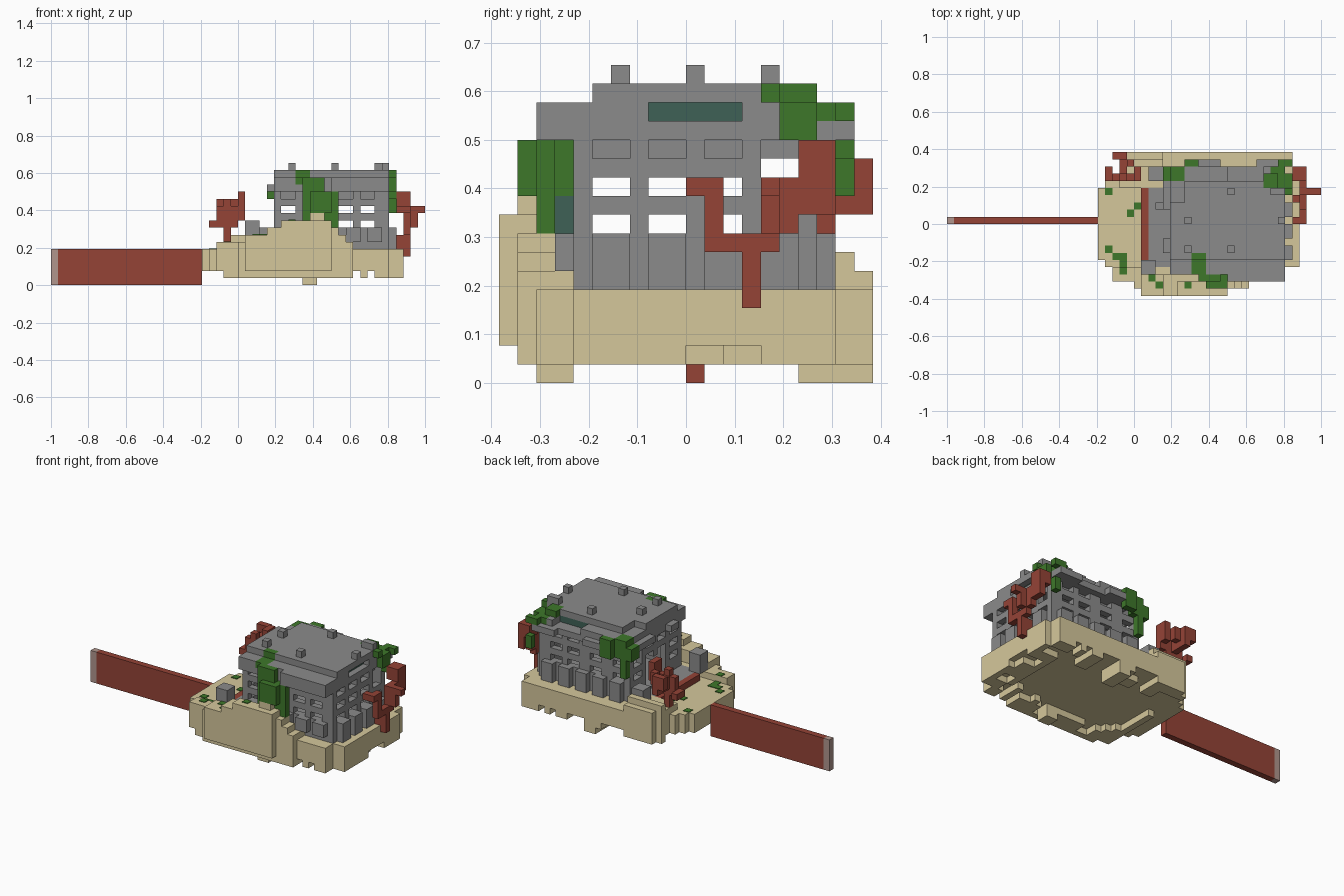
import bpy
import random

random.seed(4)
if "Cube" in bpy.data.objects:
    bpy.data.objects.remove(bpy.data.objects["Cube"])

U = 1 / 26  # edge of one block


def material(name, r, g, b):
    col = [(v / 255) ** 2.2 for v in (r, g, b)] + [1]
    m = bpy.data.materials.new(name)
    m.use_nodes = True
    m.diffuse_color = col
    m.node_tree.nodes["Principled BSDF"].inputs["Base Color"].default_value = col
    return m


SAND = material("sand", 212, 198, 154)
STONE = material("stone", 138, 138, 138)
LEAF = material("leaf green", 64, 119, 46)
RUST = material("rust red", 147, 69, 57)
TEAL = material("dark teal", 65, 97, 87)
PALE = material("pale pink", 175, 149, 140)


def box(x0, x1, y0, y1, z0, z1):
    """All block cells in a range."""
    return {(x, y, z) for x in range(x0, x1) for y in range(y0, y1) for z in range(z0, z1)}


def boxes(*ranges):
    return set().union(*(box(*r) for r in ranges))


def blocks(name, cells, mat, thin=1):
    """Mesh of the outer faces of a set of cells; thin flattens each cell."""
    verts, faces = {}, []
    for c in sorted(cells):
        for axis in range(3):
            for side in (0, 1):
                n = list(c)
                n[axis] += 2 * side - 1
                if tuple(n) in cells:
                    continue
                a, b = (axis + 1) % 3, (axis + 2) % 3
                ring = [(0, 0), (1, 0), (1, 1), (0, 1)]
                face = []
                for da, db in ring if side else ring[::-1]:
                    d = [0, 0, 0]
                    d[axis], d[a], d[b] = side, da, db
                    p = (c[0] + d[0], c[1] + d[1], c[2] + d[2] * thin)
                    face.append(verts.setdefault(p, len(verts)))
                faces.append(face)
    me = bpy.data.meshes.new(name)
    me.from_pydata([(x * U - 1, (y - 10) * U, z * U) for x, y, z in verts], [], faces)
    me.materials.append(mat)
    ob = bpy.data.objects.new(name, me)
    bpy.context.collection.objects.link(ob)
    return ob


# Island: stepped outline, ridge along the front, small hump at the back left
FRONT = [5, 4, 2, 2, 2, 1] + [0] * 12 + [1] * 3 + [2] * 5 + [4] * 2
BACK = [15, 16, 17, 19] + [20] * 23 + [18]
RIDGE = [5, 5, 6, 6, 6, 6, 7, 7, 7, 8, 8] + [9] * 4 + [10, 10, 9, 8, 7, 6] + [5] * 7
CREST = [9, 10, 8, 6]  # highest level of each front row
WEST = 21


def inside(i, j):
    return 0 <= i - WEST < len(FRONT) and FRONT[i - WEST] <= j < BACK[i - WEST]


def clear(i, j, r):
    """True when the column is at least r blocks in from the edge."""
    return all(inside(i + a, j + b) for a, b in ((r, 0), (-r, 0), (0, r), (0, -r)))


def ground(i, j):
    h = min(RIDGE[i - WEST], CREST[j] if j < 4 else 5)
    if 23 < i < 30 and j > 14:
        h = 7 if j == 18 else 6
    return h


# Lumps hang below the outer part of the flat underside
patches = {(a, b) for a in range(12, 25) for b in range(10) if random.random() < 0.55}
island = set()
for i in range(WEST, 50):
    for j in range(20):
        if inside(i, j):
            lump = j > 0 and i not in (42, 44) and (i // 2, j // 2) in patches and not clear(i, j, 4)
            island |= box(i, i + 1, j, j + 1, 1 if lump else 2, ground(i, j))
island |= boxes((35, 37, 2, 4, 0, 2), (35, 37, 16, 20, 0, 2))
blocks("island", island, SAND)

# Moss patches lying on the ground
spots = [(22, 14), (26, 12), (25, 11), (22, 6), (23, 5), (24, 5), (24, 4), (24, 3), (28, 2), (29, 1), (33, 1)]
blocks("moss", {(i, j, ground(i, j)) for i, j in spots}, LEAF, 0.1)

# Plank wall sticking out to the side, with a pale end
blocks("plank", box(1, 21, 10, 11, 0, 5), RUST)
blocks("plank_end", box(0, 1, 10, 11, 0, 5), PALE)

# Terrace and red threshold strip
blocks("threshold", box(27, 28, 5, 16, 5, 6), RUST)
blocks("terrace", boxes((28, 47, 4, 17, 5, 6), (28, 30, 3, 17, 5, 6)), STONE)
blocks("broken_pillars", boxes((27, 29, 3, 5, 6, 9), (28, 30, 16, 18, 5, 8), (29, 30, 12, 13, 6, 8)), STONE)

# Hollow building walls with barred windows; the top row is only recessed
walls = box(31, 47, 4, 17, 6, 13) - box(32, 46, 5, 16, 6, 12)
openings = boxes((31, 32, 8, 13, 6, 10), (31, 47, 14, 16, 11, 12))
for z in (8, 10, 12):
    for y in range(5, 16, 3):
        openings |= box(31, 47, y, y + 2, z, z + 1)
    for x in (32, 36, 40, 43):
        openings |= box(x, x + 2, 4, 17, z, z + 1)
blocks("walls", walls - (openings - box(32, 46, 5, 16, 12, 13)), STONE)

# Buttresses below the windows
buttress = set()
for y in range(5, 16, 3):
    buttress |= box(47, 48, y, y + 2, 5, 8)
for x in range(32, 46, 3):
    buttress |= boxes((x, x + 2, 17, 18, 5, 8), (x, x + 2, 3, 4, 6, 8))
blocks("buttresses", buttress, STONE)

# Hanging vines at three corners of the roof
front_vine = boxes(
    (35, 38, 2, 3, 10, 15), (36, 39, 1, 2, 10, 13), (38, 40, 2, 3, 8, 13), (35, 38, 2, 3, 8, 10),
    (36, 38, 3, 4, 10, 13), (34, 36, 3, 5, 14, 15), (34, 36, 5, 6, 15, 16))
left_vine = boxes(
    (30, 31, 16, 18, 12, 14), (31, 33, 16, 18, 14, 15), (33, 35, 18, 19, 12, 15),
    (31, 33, 17, 18, 12, 14), (31, 32, 17, 18, 9, 12))
right_vine = boxes(
    (44, 46, 15, 17, 15, 16), (45, 48, 15, 17, 13, 15), (47, 48, 14, 15, 15, 16), (47, 48, 16, 17, 12, 13),
    (46, 48, 18, 19, 14, 15), (47, 48, 18, 19, 10, 12), (45, 47, 17, 18, 14, 15))
vines = front_vine | left_vine | right_vine
blocks("front_vine", front_vine, LEAF)
blocks("left_vine", left_vine, LEAF)
blocks("right_vine", right_vine, LEAF)

# Roof: wide lower slab with slits, smaller upper slab, loose cubes
slits = boxes((46, 47, 8, 13, 14, 15), (39, 44, 16, 18, 14, 15))
glass = boxes((45, 46, 8, 13, 14, 15), (39, 44, 15, 16, 14, 15))
roof = box(31, 47, 2, 18, 13, 15) - box(31, 39, 2, 3, 13, 15) - box(31, 33, 16, 18, 13, 15)
roof |= boxes((30, 31, 6, 8, 13, 14), (30, 31, 12, 16, 13, 14), (34, 38, 18, 19, 13, 14), (43, 47, 18, 19, 13, 14))
blocks("lower_roof", roof - glass - slits - vines, STONE)
upper = box(31, 47, 5, 16, 15, 16) - box(31, 33, 13, 16, 15, 16) - box(44, 47, 15, 16, 15, 16)
blocks("upper_roof", upper - vines, STONE)
cubes = [(33, 6), (39, 6), (46, 10), (33, 10), (39, 14), (45, 14), (46, 14)]
blocks("roof_cubes", {(x, y, 16) for x, y in cubes}, STONE)
blocks("roof_glass", glass, TEAL)
blocks("corner_glass", box(37, 38, 3, 4, 8, 10), TEAL)

# Bare red trees
blocks("right_tree", boxes(
    (48, 49, 13, 14, 5, 7), (49, 50, 13, 14, 4, 8), (49, 50, 11, 15, 7, 8), (49, 50, 11, 12, 7, 11),
    (48, 50, 10, 11, 10, 11), (49, 50, 14, 16, 8, 11), (50, 51, 14, 15, 8, 11), (51, 52, 14, 15, 10, 11),
    (49, 50, 16, 18, 9, 11), (48, 50, 16, 18, 11, 13)), RUST)
blocks("left_tree", boxes(
    (24, 25, 16, 17, 6, 12), (23, 26, 16, 17, 8, 10), (22, 23, 16, 18, 8, 9), (25, 27, 16, 17, 9, 11),
    (26, 27, 16, 18, 10, 13), (24, 25, 17, 20, 9, 11), (23, 25, 19, 20, 10, 12), (23, 24, 16, 17, 9, 11),
    (25, 26, 18, 19, 10, 12)), RUST)
